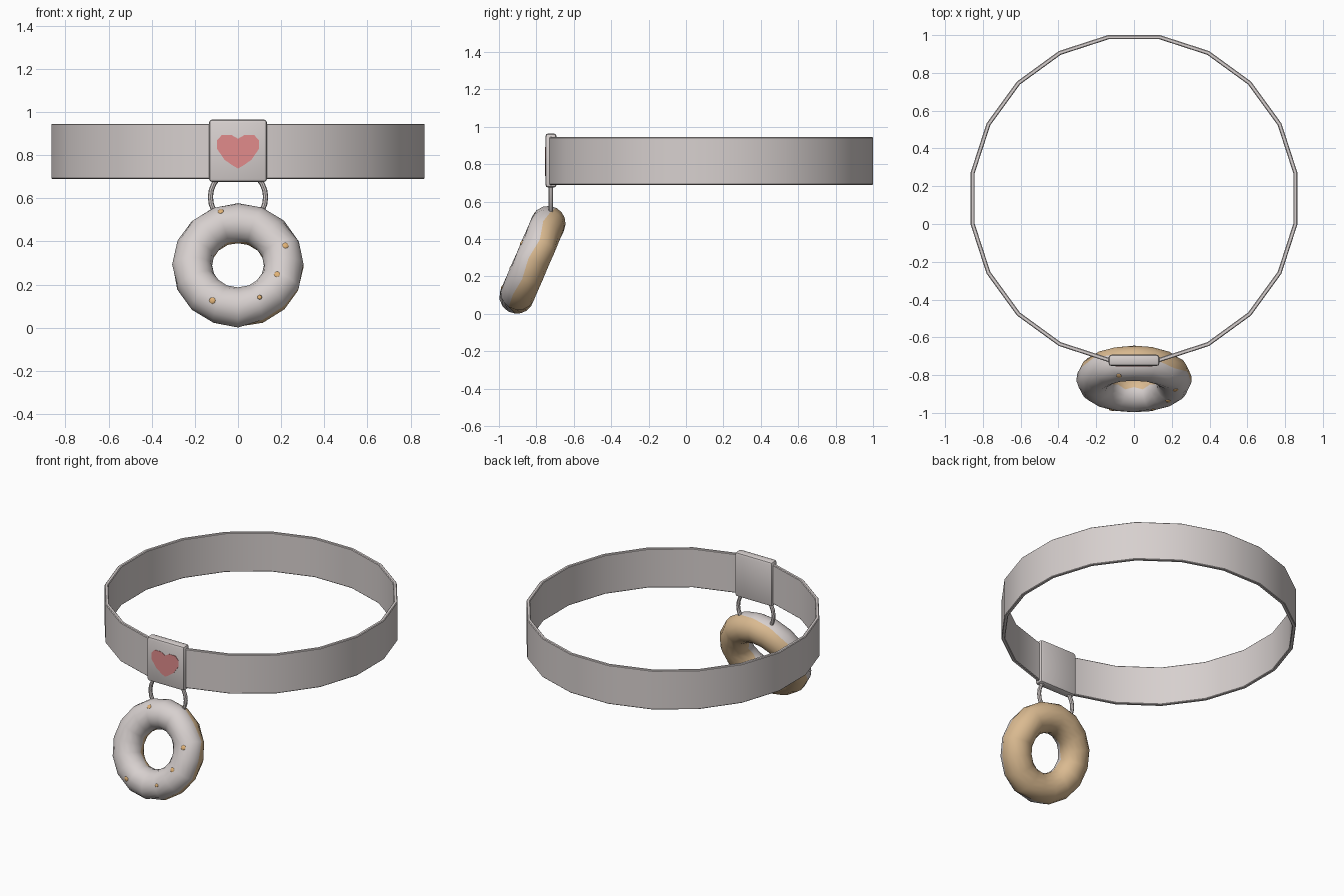
import bpy, bmesh, math
from mathutils import Matrix, Vector

if "Cube" in bpy.data.objects:
    bpy.data.objects.remove(bpy.data.objects["Cube"])


def material(name, rgb):
    m = bpy.data.materials.new(name)
    m.diffuse_color = (*rgb, 1)
    m.use_nodes = True
    m.node_tree.nodes["Principled BSDF"].inputs["Base Color"].default_value = m.diffuse_color
    return m


PALE = material("pale_grey", (0.68, 0.63, 0.62))
TAN = material("dough_tan", (0.70, 0.49, 0.28))
PINK = material("heart_pink", (0.75, 0.26, 0.26))
ORANGE = material("sprinkle_orange", (0.74, 0.44, 0.18))


def finish(bm, name, mats, angle=35):
    bmesh.ops.recalc_face_normals(bm, faces=bm.faces[:])
    me = bpy.data.meshes.new(name)
    bm.to_mesh(me)
    bm.free()
    ob = bpy.data.objects.new(name, me)
    bpy.context.collection.objects.link(ob)
    for m in mats:
        me.materials.append(m)
    bpy.ops.object.select_all(action='DESELECT')
    ob.select_set(True)
    bpy.context.view_layer.objects.active = ob
    bpy.ops.object.shade_smooth_by_angle(angle=math.radians(angle))
    return ob


def swept_ring(bm, sections):
    """Join closed cross-sections into a closed ring; returns faces by row."""
    rings = [[bm.verts.new(p) for p in s] for s in sections]
    n, k = len(rings), len(rings[0])
    rows = [[] for _ in range(k)]
    for i in range(n):
        a, b = rings[i], rings[(i + 1) % n]
        for j in range(k):
            rows[j].append(bm.faces.new((a[j], b[j], b[(j + 1) % k], a[(j + 1) % k])))
    return rows


# Collar band: 20-sided, slightly softened rims
bm = bmesh.new()
profile = [(0.854, 0.694), (0.858, 0.69), (0.872, 0.69), (0.876, 0.694),
           (0.876, 0.941), (0.872, 0.945), (0.858, 0.945), (0.854, 0.941)]
sections = []
for i in range(20):
    a = math.radians(9 + 18 * i)
    sections.append([(r * math.cos(a), 0.135 + r * math.sin(a), z) for r, z in profile])
swept_ring(bm, sections)
finish(bm, "collar_band", [PALE])

# Clasp plate wrapped round the band
bm = bmesh.new()
bmesh.ops.create_cube(bm, size=1, matrix=Matrix.Translation((0, -0.722, 0.82))
                      @ Matrix.Diagonal((0.27, 0.06, 0.29, 1)))
bmesh.ops.bevel(bm, geom=bm.edges[:], offset=0.016, segments=2, profile=0.5, affect='EDGES')
finish(bm, "clasp", [PALE])

# Painted heart on the clasp
half = [(0.03, 0.893), (0.075, 0.893), (0.097, 0.868), (0.098, 0.83), (0.062, 0.778), (0.022, 0.75)]
outline = [(0, 0.876)] + half + [(0, 0.738)] + [(-x, z) for x, z in reversed(half)]
bm = bmesh.new()
face = bm.faces.new([bm.verts.new((x, -0.751, z)) for x, z in outline])
ext = bmesh.ops.extrude_face_region(bm, geom=[face])
bmesh.ops.translate(bm, vec=(0, -0.004, 0),
                    verts=[v for v in ext["geom"] if isinstance(v, bmesh.types.BMVert)])
finish(bm, "heart", [PINK])

# Wire ring hanging the charm
bm = bmesh.new()
sections = []
for i in range(24):
    a = 2 * math.pi * i / 24
    ring = []
    for j in range(8):
        b = 2 * math.pi * j / 8
        r = 0.128 + 0.012 * math.cos(b)
        ring.append((r * math.cos(a), -0.722 + 0.012 * math.sin(b), 0.605 + r * math.sin(a)))
    sections.append(ring)
swept_ring(bm, sections)
finish(bm, "hanging_ring", [PALE])

# Tilted doughnut: 16 sides, icing on the front with a wavy border
R, r = 0.2127, 0.093
TILT = math.radians(23.3)
RADIAL_UP = Vector((0, math.sin(TILT), math.cos(TILT)))
AXIS = Vector((0, -math.cos(TILT), math.sin(TILT)))
CENTRE = Vector((0, -0.821, 0.289))


def on_torus(theta, phi):
    out = Vector((math.cos(theta), 0, 0)) + RADIAL_UP * math.sin(theta)
    normal = out * math.cos(phi) + AXIS * math.sin(phi)
    return CENTRE + out * R + normal * r, normal


border = [14, 4, 18, 6, -5, -12, -20, -10, -20, -8, -15, -10, -20, 10, 14, 6]
bm = bmesh.new()
sections = []
for i, edge in enumerate(border):
    inner = 178 + 5 * (-1) ** i
    phis = [edge + (inner - edge) * j / 8 for j in range(8)]
    phis += [inner + (360 + edge - inner) * j / 8 for j in range(8)]
    sections.append([on_torus(math.tau * i / 16, math.radians(p))[0] for p in phis])
for j, row in enumerate(swept_ring(bm, sections)):
    for f in row:
        f.material_index = 0 if j < 8 else 1
finish(bm, "doughnut", [PALE, TAN], 60)

# Sprinkles: (angle round the ring, angle round the tube, radius)
bm = bmesh.new()
for theta, phi, size in [(-25, 98, 0.015), (15.5, 80, 0.015), (241, 69, 0.015),
                         (108.7, 66, 0.014), (-63.4, 83, 0.011)]:
    p, n = on_torus(math.radians(theta), math.radians(phi))
    turn = n.to_track_quat('Z', 'Y').to_matrix().to_4x4()
    bmesh.ops.create_uvsphere(bm, u_segments=8, v_segments=6, radius=1,
                              matrix=Matrix.Translation(p - n * 0.002) @ turn
                              @ Matrix.Diagonal((size, size, 0.005, 1)))
finish(bm, "sprinkles", [ORANGE], 60)
